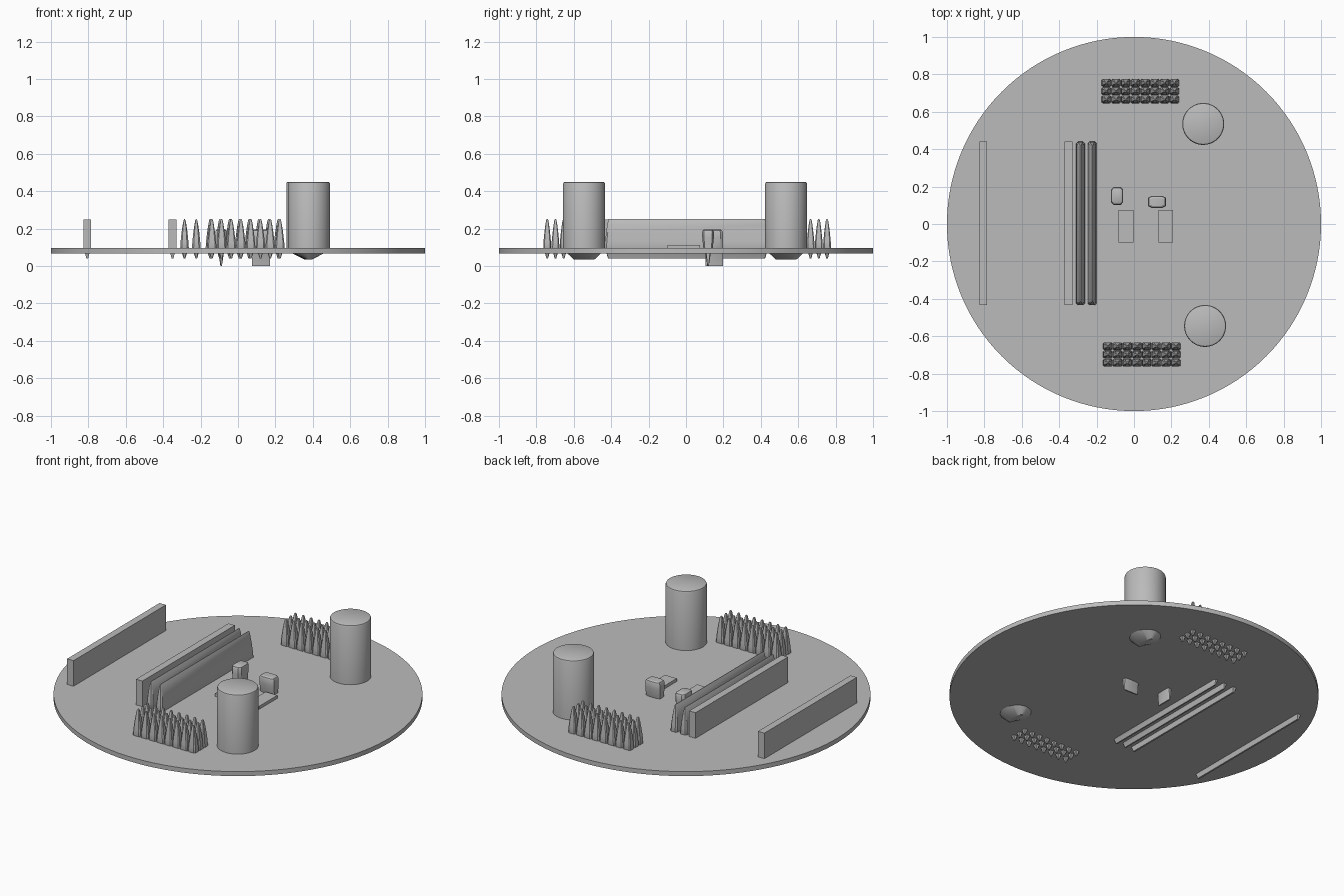
import bpy
import bmesh
import math

if "Cube" in bpy.data.objects:
    bpy.data.objects.remove(bpy.data.objects["Cube"], do_unlink=True)

# One plain grey for the whole model
grey = bpy.data.materials.new("plain_grey")
grey.use_nodes = True
COLOUR = (0.5, 0.5, 0.5, 1)
grey.diffuse_color = COLOUR
grey.node_tree.nodes["Principled BSDF"].inputs["Base Color"].default_value = COLOUR


def circle(n):
    return [(math.cos(math.tau * i / n), math.sin(math.tau * i / n)) for i in range(n)]


SQUARE = [(1, 1), (-1, 1), (-1, -1), (1, -1)]


def chamfered(cx, cy):
    """Unit square outline with its corners cut by cx and cy."""
    return [(1, 1 - cy), (1 - cx, 1), (cx - 1, 1), (-1, 1 - cy),
            (-1, cy - 1), (cx - 1, -1), (1 - cx, -1), (1, cy - 1)]


def loft(name, outline, sections, places):
    """Stack scaled copies of an outline (z, half x, half y) at every place."""
    bm = bmesh.new()
    for px, py in places:
        rings = [[bm.verts.new((px + x * hx, py + y * hy, z)) for x, y in outline]
                 for z, hx, hy in sections]
        n = len(outline)
        for a, b in zip(rings, rings[1:]):
            for i in range(n):
                j = (i + 1) % n
                bm.faces.new((a[i], a[j], b[j], b[i]))
        bm.faces.new(rings[0][::-1])
        bm.faces.new(rings[-1])
    bmesh.ops.recalc_face_normals(bm, faces=bm.faces)
    mesh = bpy.data.meshes.new(name)
    bm.to_mesh(mesh)
    bm.free()
    mesh.materials.append(grey)
    obj = bpy.data.objects.new(name, mesh)
    bpy.context.collection.objects.link(obj)
    bpy.ops.object.select_all(action="DESELECT")
    obj.select_set(True)
    bpy.context.view_layer.objects.active = obj
    bpy.ops.object.shade_smooth_by_angle(angle=math.radians(30))
    return obj


# Round base
loft("base_disc", circle(128), [(0.068, 1, 1), (0.095, 1, 1)], [(0, 0)])

# Two posts with softened tops and wedge feet under the disc
post = [(0.034, 0.014, 0.055), (0.068, 0.08, 0.09), (0.095, 0.112, 0.112),
        (0.44, 0.112, 0.112), (0.447, 0.109, 0.109), (0.45, 0.103, 0.103)]
loft("right_angle_posts", circle(48), post, [(0.37, 0.535), (0.38, -0.545)]).name = "posts"

# Long walls with thin keels
wall = [(0.04, 0.005, 0.42), (0.075, 0.013, 0.43), (0.08, 0.021, 0.437), (0.248, 0.021, 0.437)]
loft("walls", SQUARE, wall, [(-0.806, 0.003), (-0.35, 0.003)])

# Long sharp ridges
ridge = [(0.04, 0.004, 0.418), (0.068, 0.013, 0.427), (0.095, 0.023, 0.437),
         (0.13, 0.021, 0.435), (0.18, 0.016, 0.43), (0.22, 0.01, 0.424),
         (0.245, 0.005, 0.419), (0.25, 0.002, 0.416)]
loft("ridges", chamfered(0.4, 0.02), ridge, [(-0.286, 0.003), (-0.223, 0.003)])

# Fields of spikes at the front and back
spike = [(0.04, 0.004, 0.004), (0.068, 0.013, 0.012), (0.095, 0.025, 0.021),
         (0.13, 0.023, 0.02), (0.18, 0.017, 0.015), (0.22, 0.011, 0.01),
         (0.245, 0.006, 0.006), (0.25, 0.003, 0.003)]
for name, cx, cy in (("back_spikes", 0.034, 0.71), ("front_spikes", 0.042, -0.698)):
    spots = [(cx + (i - 3.5) * 0.052, cy + j * 0.044) for i in range(8) for j in (-1, 0, 1)]
    loft(name, chamfered(0.3, 0.3), spike, spots)

# Two rounded pegs with blade feet, turned a quarter from each other
peg = [(0, 0.004, 0.047), (0.068, 0.014, 0.047), (0.095, 0.025, 0.047),
       (0.15, 0.031, 0.048), (0.18, 0.032, 0.048), (0.19, 0.029, 0.043), (0.195, 0.022, 0.034)]
loft("left_peg", chamfered(0.4, 0.3), [(z, b, a) for z, a, b in peg], [(0.123, 0.118)])
loft("right_peg", chamfered(0.4, 0.3), peg, [(-0.09, 0.15)])

# Low rectangular pads
loft("pads", SQUARE, [(0.09, 0.039, 0.087), (0.113, 0.039, 0.087)], [(-0.043, -0.013), (0.17, -0.013)])
